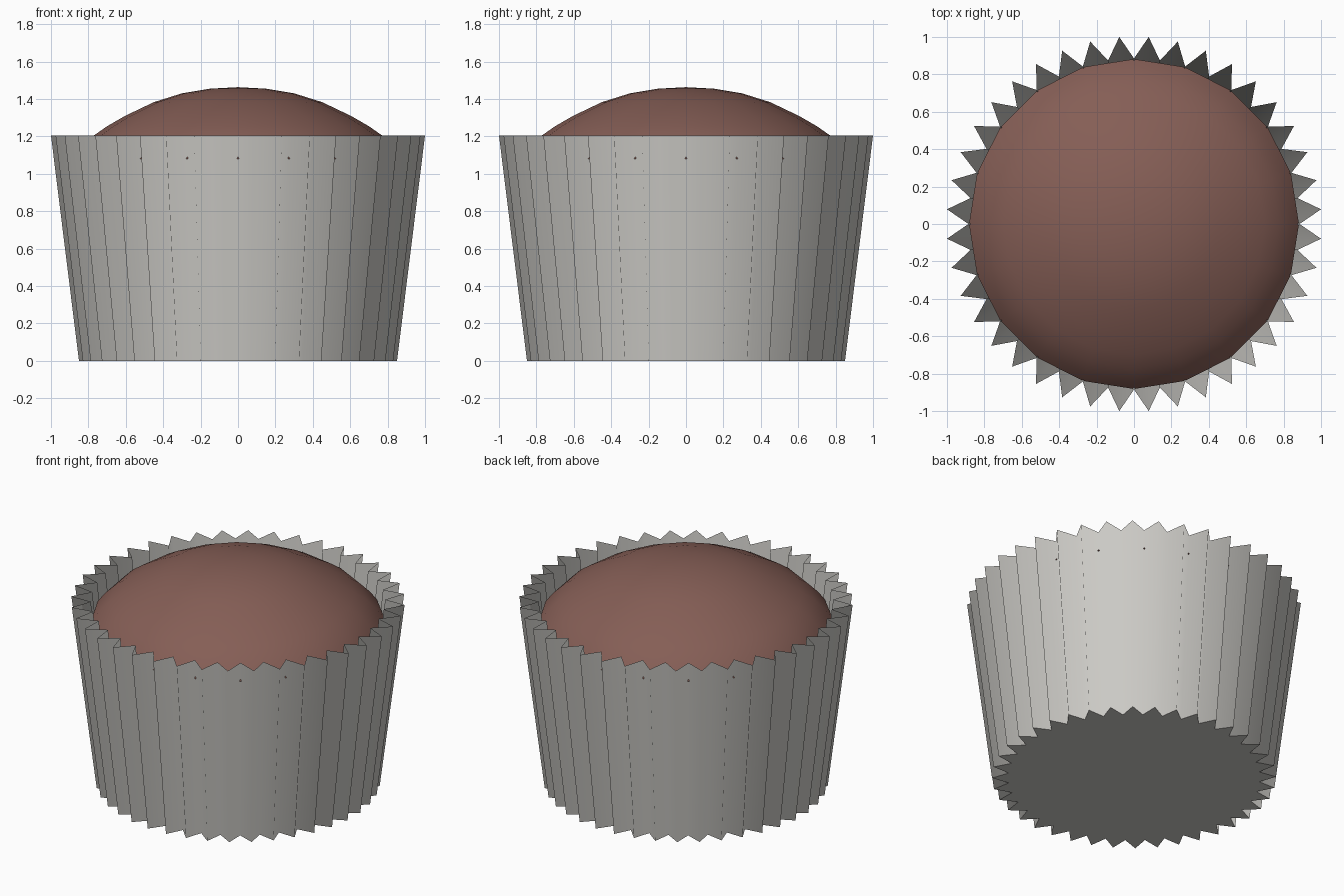
import bpy, bmesh, math

if "Cube" in bpy.data.objects:
    bpy.data.objects.remove(bpy.data.objects["Cube"])

def material(name, rgb):
    m = bpy.data.materials.new(name)
    m.diffuse_color = (*rgb, 1)
    m.use_nodes = True
    m.node_tree.nodes["Principled BSDF"].inputs["Base Color"].default_value = m.diffuse_color
    return m

def finish(bm, name, mat):
    me = bpy.data.meshes.new(name)
    bm.to_mesh(me)
    bm.free()
    me.materials.append(mat)
    ob = bpy.data.objects.new(name, me)
    bpy.context.collection.objects.link(ob)
    return ob

def ring(bm, n, z, radius):
    """Ring of n vertices; radius is a function of the index."""
    out = []
    for i in range(n):
        a = 2 * math.pi * i / n
        out.append(bm.verts.new((radius(i) * math.cos(a), radius(i) * math.sin(a), z)))
    return out

def bridge(bm, low, high):
    n = len(low)
    for i in range(n):
        j = (i + 1) % n
        bm.faces.new((low[i], low[j], high[j], high[i])).smooth = True

paper = material("paper_grey", (0.60, 0.59, 0.56))
cake = material("chocolate_brown", (0.235, 0.112, 0.092))

# Pleated paper cup: 40 folds, tapering to a flat base
bm = bmesh.new()
N = 80
bottom = ring(bm, N, 0.0, lambda i: 0.853 if i % 2 else 0.755)
top = ring(bm, N, 1.205, lambda i: 1.003 if i % 2 else 0.885)
bridge(bm, bottom, top)
bm.faces.new(bottom[::-1])
for e in bm.edges:
    if all(abs(v.co.z) < 1e-6 for v in e.verts):
        e.smooth = False
finish(bm, "paper_cup", paper)

# Domed cake top: 20 sides, rim tucked into the cup
bm = bmesh.new()
profile = [(0.882, 1.08), (0.84, 1.136), (0.773, 1.203), (0.70, 1.254), (0.607, 1.308),
           (0.45, 1.383), (0.30, 1.43), (0.15, 1.455)]
rings = [ring(bm, 20, z, lambda i, r=r: r) for r, z in profile]
for a, b in zip(rings, rings[1:]):
    bridge(bm, a, b)
tip = bm.verts.new((0, 0, 1.463))
last = rings[-1]
for i in range(20):
    bm.faces.new((last[i], last[(i + 1) % 20], tip)).smooth = True
bm.faces.new(rings[0][::-1])
for e in bm.edges:
    if all(abs(v.co.z - 1.08) < 1e-5 for v in e.verts):
        e.smooth = False
finish(bm, "cake_dome", cake)
